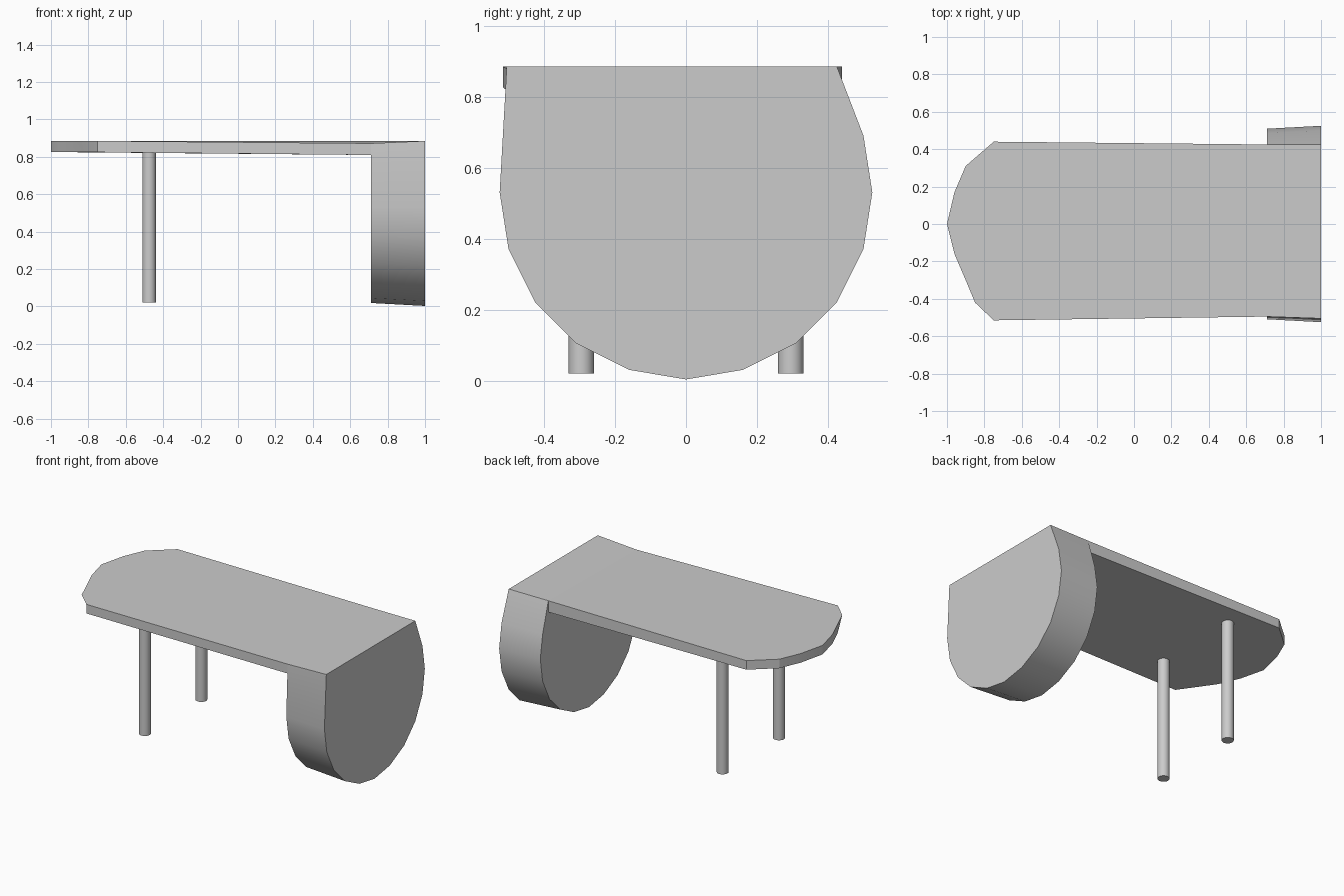
import bpy
from math import radians

if "Cube" in bpy.data.objects:
    bpy.data.objects.remove(bpy.data.objects["Cube"])


def loft(name, ring_a, ring_b, smooth=35):
    """Solid between two matching rings of points."""
    n = len(ring_a)
    faces = [tuple(range(n))[::-1], tuple(range(n, 2 * n))]
    faces += [(i, (i + 1) % n, (i + 1) % n + n, i + n) for i in range(n)]
    mesh = bpy.data.meshes.new(name)
    mesh.from_pydata(ring_a + ring_b, [], faces)
    obj = bpy.data.objects.new(name, mesh)
    bpy.context.collection.objects.link(obj)
    bpy.ops.object.select_all(action='DESELECT')
    obj.select_set(True)
    bpy.context.view_layer.objects.active = obj
    bpy.ops.object.mode_set(mode='EDIT')
    bpy.ops.mesh.select_all(action='SELECT')
    bpy.ops.mesh.normals_make_consistent(inside=False)
    bpy.ops.object.mode_set(mode='OBJECT')
    bpy.ops.object.shade_smooth_by_angle(angle=radians(smooth))
    return obj


# Desk top: slab with a faceted rounded end, slightly dipped at the front right
TOP = 0.885
outline = [(0.71, 0.425), (-0.75, 0.44), (-0.9, 0.31), (-0.96, 0.17), (-1, 0),
           (-0.96, -0.16), (-0.9, -0.3), (-0.85, -0.42), (-0.75, -0.515), (0.71, -0.495)]
upper = [(x, y, 0.872 if x > 0 and y < 0 else TOP) for x, y in outline]
lower = [(x, y, 0.81 if x > 0 else 0.825) for x, y in outline]
lower[7] = (-0.825, -0.408, 0.825)  # straight underside at this corner
loft("desk_top", lower, upper, 20)

# Drum-shaped end support, flaring slightly outwards
half = [(0.525, 0.53), (0.5, 0.37), (0.425, 0.22), (0.31, 0.105), (0.16, 0.03)]
profile = [(0.425, TOP), (0.5, 0.69)] + half + [(0, 0.003)]
profile += [(-y, z) for y, z in reversed(half)] + [(-0.505, TOP)]
outer = [(1, y, z) for y, z in profile]
inner = [(0.71, y * 0.97, 0.53 + (z - 0.53) * 0.97) for y, z in profile]
inner[0] = (0.71, 0.425, TOP)
inner[-1] = (0.71, -0.495, 0.872)
loft("end_support", inner, outer)

# Two round legs
for side, y in (("front", -0.295), ("back", 0.295)):
    bpy.ops.mesh.primitive_cylinder_add(vertices=24, radius=0.036, depth=0.82,
                                        location=(-0.475, y, 0.43))
    bpy.context.object.name = side + "_leg"
    bpy.ops.object.shade_smooth_by_angle(angle=radians(30))
